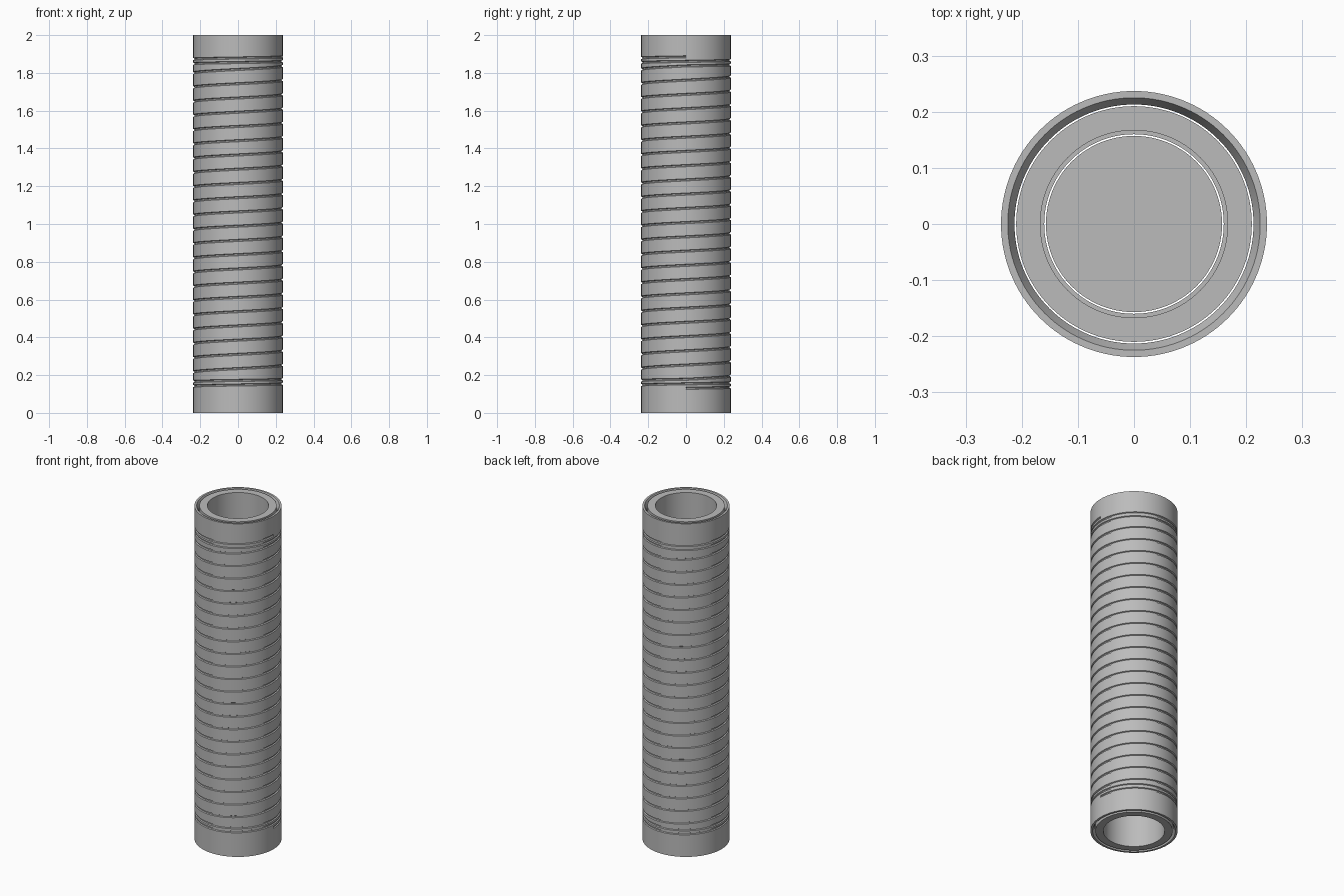
import bpy, bmesh
from math import cos, sin, pi, radians

cube = bpy.data.objects.get("Cube")
if cube:
    bpy.data.objects.remove(cube, do_unlink=True)

N = 120                  # segments per turn
R = 0.237                # outer radius
BORE = 0.213             # sleeve bore
HEIGHT = 2.0
END_TURNS, MAIN_TURNS = 2, 22
Z_START, Z_END, END_PITCH = 0.13, 1.885, 0.024

metal = bpy.data.materials.new("plain grey metal")
metal.use_nodes = True
GREY = (0.5, 0.5, 0.5, 1)
metal.diffuse_color = GREY
metal.node_tree.nodes["Principled BSDF"].inputs["Base Color"].default_value = GREY


def finish(bm, name):
    bmesh.ops.recalc_face_normals(bm, faces=bm.faces)
    mesh = bpy.data.meshes.new(name)
    bm.to_mesh(mesh)
    bm.free()
    mesh.materials.append(metal)
    obj = bpy.data.objects.new(name, mesh)
    bpy.context.collection.objects.link(obj)
    bpy.ops.object.select_all(action='DESELECT')
    obj.select_set(True)
    bpy.context.view_layer.objects.active = obj
    bpy.ops.object.shade_smooth_by_angle(angle=radians(25))
    return obj


def vert(bm, r, z, i):
    a = 2 * pi * i / N
    return bm.verts.new((r * cos(a), r * sin(a), z))


def ring(bm, r, z):
    return [vert(bm, r, z, i) for i in range(N)]


def bridge(bm, a, b):
    for i in range(N):
        j = (i + 1) % N
        bm.faces.new((a[i], a[j], b[j], b[i]))


def lathe(name, profile):
    """Revolve a closed (radius, height) profile."""
    bm = bmesh.new()
    rings = [ring(bm, r, z) for r, z in profile]
    for a, b in zip(rings, rings[1:] + rings[:1]):
        bridge(bm, a, b)
    return finish(bm, name)


def groove_height(turn):
    """Close turns at both ends, an even pitch between them."""
    total = 2 * END_TURNS + MAIN_TURNS
    low = Z_START + END_PITCH * END_TURNS
    high = Z_END - END_PITCH * END_TURNS
    if turn < END_TURNS:
        return Z_START + END_PITCH * turn
    if turn > total - END_TURNS:
        return Z_END - END_PITCH * (total - turn)
    return low + (high - low) * (turn - END_TURNS) / MAIN_TURNS


# Outer sleeve with a helical groove and chamfered bore
bm = bmesh.new()
T = N * (2 * END_TURNS + MAIN_TURNS)
section = [(R, -0.006), (R - 0.006, -0.003), (R - 0.006, 0.003), (R, 0.006)]
groove = [[vert(bm, r, groove_height(i / N) + dz, i) for r, dz in section]
          for i in range(T + 1)]
low = [g[0] for g in groove]
up = [g[-1] for g in groove]
for a, b in zip(groove, groove[1:]):
    for k in range(3):
        bm.faces.new((a[k], b[k], b[k + 1], a[k + 1]))
bm.faces.new(groove[0])
bm.faces.new(groove[-1])
# Lands between neighbouring turns
for i in range(T - N):
    bm.faces.new((up[i], up[i + 1], low[i + 1 + N], low[i + N]))
# Plain collars, bore and end faces
inside = [(R, 0), (0.225, 0), (BORE, 0.025),
          (BORE, HEIGHT - 0.025), (0.225, HEIGHT), (R, HEIGHT)]
rings = [ring(bm, r, z) for r, z in inside]
for a, b in zip(rings, rings[1:]):
    bridge(bm, a, b)
bottom, top = rings[0], rings[-1]
for i in range(N - 1):
    bm.faces.new((bottom[i], bottom[i + 1], low[i + 1], low[i]))
    k = T - N + 1 + i
    bm.faces.new((up[k], up[k + 1], top[(i + 2) % N], top[i + 1]))
bm.faces.new((bottom[-1], bottom[0], low[0], up[0], low[N], low[N - 1]))
s = T - N
bm.faces.new((up[s], up[s + 1], top[1], top[0], up[T], low[T]))
finish(bm, "grooved_sleeve")

# Inner tube with a narrow shoulder deep in its bore
lathe("inner_tube", [(0.21, 0), (0.21, HEIGHT), (0.167, HEIGHT), (0.167, 1.1),
                     (0.16, 1.1), (0.16, 0.9), (0.167, 0.9), (0.167, 0)])

# Loose core disc at mid height
bm = bmesh.new()
lower, upper = ring(bm, 0.157, 0.92), ring(bm, 0.157, 1.08)
bridge(bm, lower, upper)
bm.faces.new(lower)
bm.faces.new(upper)
finish(bm, "core_disc")
